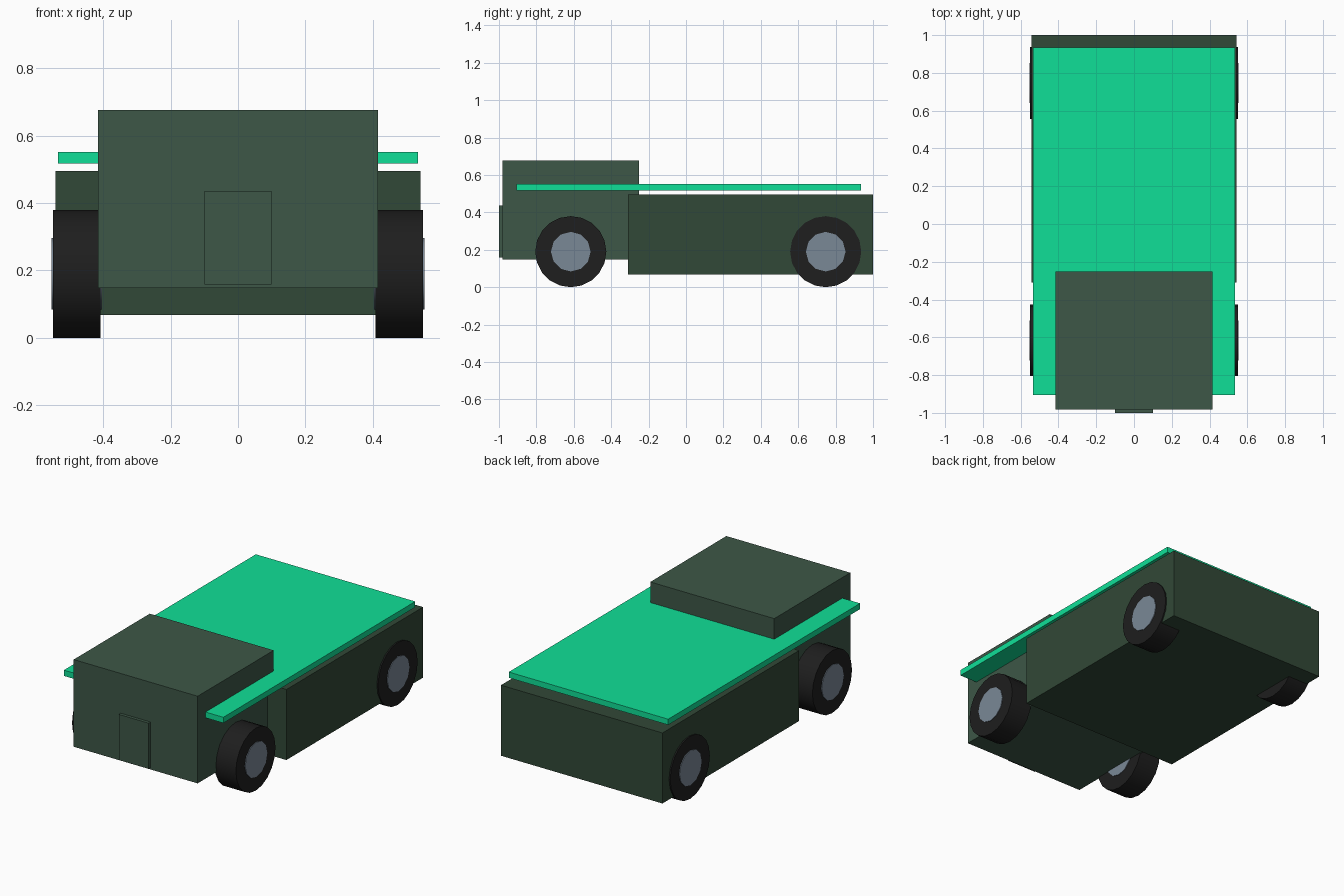
import bpy, math

if "Cube" in bpy.data.objects:
    bpy.data.objects.remove(bpy.data.objects["Cube"])


def material(name, rgb):
    m = bpy.data.materials.new(name)
    m.diffuse_color = (*rgb, 1)
    m.use_nodes = True
    m.node_tree.nodes["Principled BSDF"].inputs["Base Color"].default_value = m.diffuse_color
    return m


cab_green = material("cab_green", (0.047, 0.095, 0.063))
body_green = material("body_green", (0.031, 0.065, 0.038))
bright_green = material("bright_green", (0.005, 0.74, 0.31))
rubber = material("rubber", (0.013, 0.013, 0.013))
steel = material("steel", (0.195, 0.246, 0.305))


def box(name, half_x, y0, y1, z0, z1, mat):
    bpy.ops.mesh.primitive_cube_add(size=1, location=(0, (y0 + y1) / 2, (z0 + z1) / 2))
    o = bpy.context.object
    o.name = name
    o.scale = (2 * half_x, y1 - y0, z1 - z0)
    bpy.ops.object.transform_apply(location=False, rotation=False, scale=True)
    o.data.materials.append(mat)


def disc(name, x, y, z, radius, width, sides, mat):
    bpy.ops.mesh.primitive_cylinder_add(vertices=sides, radius=radius, depth=width,
                                        location=(x, y, z),
                                        rotation=(0, math.pi / 2, 0))
    o = bpy.context.object
    o.name = name
    o.data.materials.append(mat)
    bpy.ops.object.shade_smooth_by_angle(angle=math.radians(35))


# Cab with front panel, cargo body and flat cover
box("cab", 0.416, -0.981, -0.252, 0.148, 0.677, cab_green)
box("front_panel", 0.10, -1.0, -0.97, 0.159, 0.436, cab_green)
box("cargo_body", 0.542, -0.31, 1.0, 0.067, 0.495, body_green)
box("cover", 0.535, -0.905, 0.935, 0.517, 0.552, bright_green)

# Wheels: tyre with a hub standing slightly proud on both sides
for end, y in (("front", -0.616), ("rear", 0.747)):
    for side, s in (("left", -1), ("right", 1)):
        disc(f"{end}_{side}_tyre", s * 0.479, y, 0.19, 0.19, 0.142, 20, rubber)
        disc(f"{end}_{side}_hub", s * 0.479, y, 0.19, 0.106, 0.15, 12, steel)
